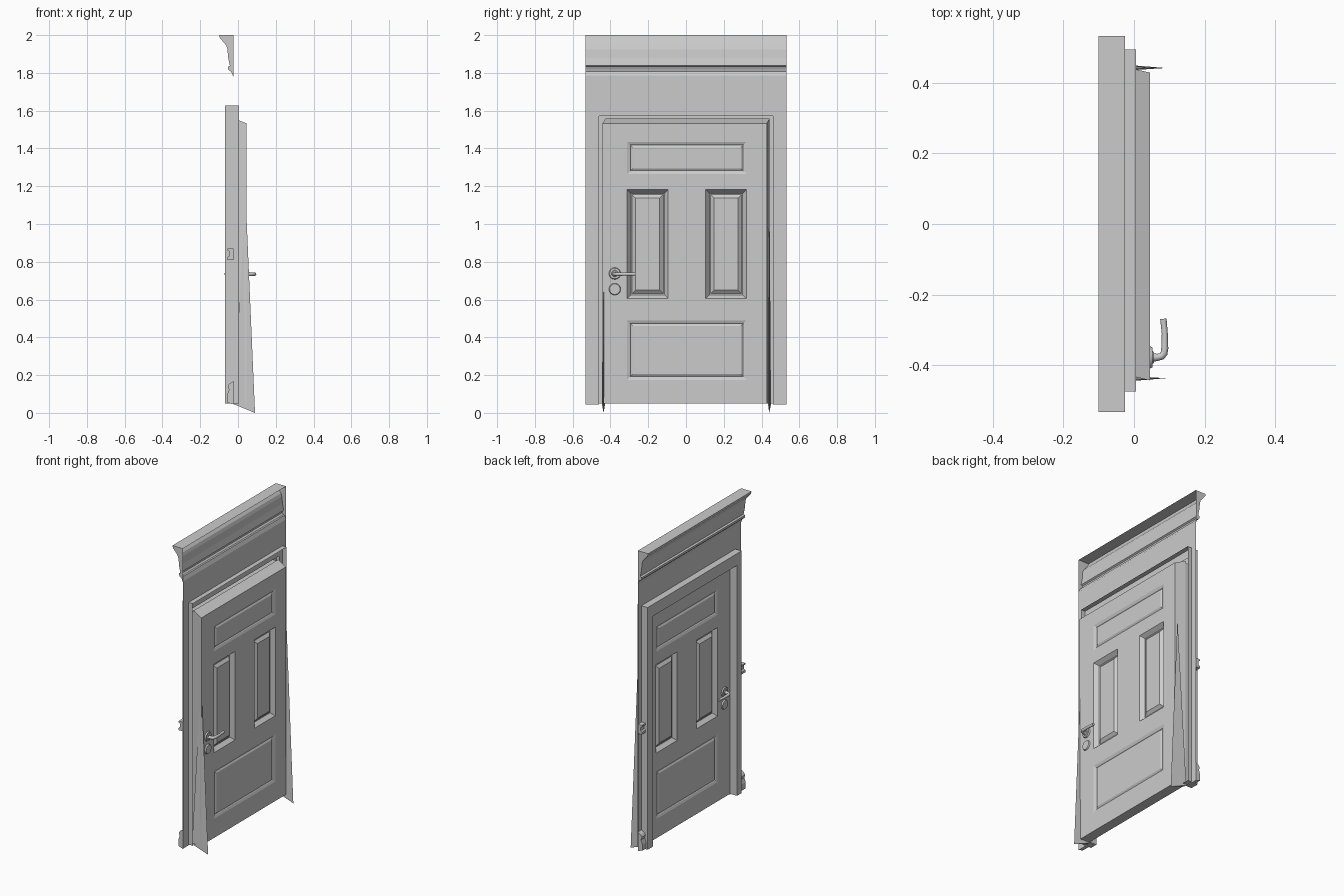
import bpy, bmesh, math
from mathutils import Matrix

if "Cube" in bpy.data.objects:
    bpy.data.objects.remove(bpy.data.objects["Cube"])

WALL_X = -0.025      # plane of the surrounding trim
HALF = 0.532         # half width of the trim


def finish(bm, name, smooth=False):
    bmesh.ops.remove_doubles(bm, verts=bm.verts, dist=0.0002)
    bmesh.ops.recalc_face_normals(bm, faces=bm.faces)
    me = bpy.data.meshes.new(name)
    bm.to_mesh(me)
    bm.free()
    ob = bpy.data.objects.new(name, me)
    bpy.context.collection.objects.link(ob)
    if smooth:
        bpy.ops.object.select_all(action='DESELECT')
        ob.select_set(True)
        bpy.context.view_layer.objects.active = ob
        bpy.ops.object.shade_smooth_by_angle(angle=math.radians(35))
    return ob


def face(bm, pts):
    return bm.faces.new([bm.verts.new(p) for p in pts])


def moulding(name, profile, y0, y1):
    """Extrude an (x, z) profile along y with closed ends and an open back."""
    bm = bmesh.new()
    for y in (y0, y1):
        face(bm, [(x, y, z) for x, z in profile])
    for (xa, za), (xb, zb) in zip(profile, profile[1:]):
        face(bm, [(xa, y0, za), (xb, y0, zb), (xb, y1, zb), (xa, y1, za)])
    return finish(bm, name)


# Crown moulding, and the small blocks on both legs
crown = [(-.025, 2), (-.1, 2), (-.096, 1.985), (-.062, 1.945), (-.056, 1.925),
         (-.052, 1.88), (-.043, 1.838), (-.053, 1.832), (-.054, 1.82),
         (-.045, 1.81), (-.036, 1.808), (-.025, 1.78)]
middle = [(-.025, .87), (-.055, .87), (-.055, .86), (-.045, .853), (-.045, .832),
          (-.055, .825), (-.055, .81), (-.025, .81)]
plinth = [(-.025, .168), (-.045, .155), (-.054, .142), (-.048, .122), (-.058, .095),
          (-.058, .055), (-.025, .045)]
moulding("crown_moulding", crown, -HALF, HALF)
for side, (a, b) in {"left": (-HALF, -.46), "right": (.46, HALF)}.items():
    moulding("middle_block_" + side, middle, a, b)
    moulding("plinth_block_" + side, plinth, a, b)

# Flat wall trim: two legs and the frieze
bm = bmesh.new()
for y0, y1, z0, z1 in ((-HALF, -.46, .045, 1.573), (.46, HALF, .045, 1.573),
                       (-HALF, HALF, 1.573, 1.785)):
    face(bm, [(WALL_X, y0, z0), (WALL_X, y1, z0), (WALL_X, y1, z1), (WALL_X, y0, z1)])
finish(bm, "wall_trim")

# Casing: shell open to the back, swept around the doorway
outer = [(-.473, .05), (-.473, 1.627), (.494, 1.627), (.494, .05)]
inner = [(-.425, .05), (-.425, 1.55), (.438, 1.55), (.438, .05)]
rings = [(.005, outer), (-.07, outer), (-.07, inner), (-.02, inner)]
bm = bmesh.new()
for (xa, pa), (xb, pb) in zip(rings, rings[1:]):
    for i in range(3):
        face(bm, [(xa, *pa[i]), (xa, *pa[i + 1]), (xb, *pb[i + 1]), (xb, *pb[i])])
for i in (0, 3):
    face(bm, [(x, *p[i]) for x, p in rings[:3]] + [(.005, *inner[i])])
finish(bm, "casing")

# Door leaf: grid face with moulded panels on both sides
ys = [-.442, -.312, -.094, .104, .32, .428]
zs = [.05, .175, .49, .605, 1.182, 1.265, 1.435, 1.533]
SHALLOW = [(.015, .006), (.018, .010), (.030, .003)]
DEEP = [(.020, .025), (.026, .025), (.045, .010)]
panels = [(1, 4, 1, SHALLOW), (1, 2, 3, DEEP), (3, 4, 3, DEEP), (1, 4, 5, SHALLOW)]


def leaf_side(bm, x, sign, dy, dz):
    def pt(y, z, depth=0.0):
        top = dz if z > 1.5 else 0
        return (x - sign * depth, y + dy, z + top)

    def rect(y0, y1, z0, z1, inset=0, depth=0):
        y0, y1, z0, z1 = y0 + inset, y1 - inset, z0 + inset, z1 - inset
        return [pt(y, z, depth) for y, z in ((y0, z0), (y1, z0), (y1, z1), (y0, z1))]

    for j in range(len(zs) - 1):
        for i in range(len(ys) - 1):
            if not any(a <= i < b and j == row for a, b, row, _ in panels):
                face(bm, rect(ys[i], ys[i + 1], zs[j], zs[j + 1]))
    for a, b, row, steps in panels:
        box = (ys[a], ys[b], zs[row], zs[row + 1])
        loop = rect(*box)
        for inset, depth in steps:
            new = rect(*box, inset, depth)
            for k in range(4):
                n = (k + 1) % 4
                face(bm, [loop[k], loop[n], new[n], new[k]])
            loop = new
        face(bm, loop)
    return rect(ys[0], ys[-1], zs[0], zs[-1])


bm = bmesh.new()
front = leaf_side(bm, .045, 1, 0, 0)
back = leaf_side(bm, -.02, -1, .015, .025)
for k in range(4):
    n = (k + 1) % 4
    face(bm, [front[k], front[n], back[n], back[k]])
finish(bm, "door_leaf")

# Thin wedges at the lower door edges
for name, y, s in (("wedge_left", -.437, 1), ("wedge_right", .442, -1)):
    bm = bmesh.new()
    v = [bm.verts.new(p) for p in ((.04, y, 1.15), (.09, y + s * .001, 0),
                                   (-.02, y - .008, .045), (-.02, y + .008, .045))]
    for t in ((0, 1, 2), (0, 1, 3), (0, 2, 3), (1, 2, 3)):
        bm.faces.new([v[k] for k in t])
    finish(bm, name)


# Door hardware: rose, lock rose and curved lever on each side
def disc(name, x, y, z, sign):
    bm = bmesh.new()
    for r1, r2, off, d in ((.032, .028, .003, .010), (.019, .015, .009, .006)):
        m = (Matrix.Translation((x + sign * off, y, z))
             @ Matrix.Rotation(sign * math.pi / 2, 4, 'Y'))
        bmesh.ops.create_cone(bm, cap_ends=True, segments=24, radius1=r1,
                              radius2=r2, depth=d, matrix=m)
        if "lock" in name:
            break
    finish(bm, name, True)


for tag, x, sign, dy in (("front", .045, 1, 0), ("back", -.02, -1, .012)):
    disc("handle_rose_" + tag, x, -.377 + dy, .738, sign)
    disc("lock_rose_" + tag, x, -.377 + dy, .655, sign)
    path = [(.005, -.377, 1.3), (.022, -.377, 1), (.033, -.374, 1), (.040, -.366, 1),
            (.042, -.352, 1), (.042, -.31, .85), (.038, -.268, .9)]
    cu = bpy.data.curves.new("lever_" + tag, 'CURVE')
    cu.dimensions = '3D'
    cu.bevel_depth = .010
    cu.bevel_resolution = 3
    cu.use_fill_caps = True
    sp = cu.splines.new('POLY')
    sp.points.add(len(path) - 1)
    for p, (px, py, r) in zip(sp.points, path):
        p.co = (x + sign * px, py + dy, .735, 1)
        p.radius = r
    ob = bpy.data.objects.new("lever_" + tag, cu)
    bpy.context.collection.objects.link(ob)
    bpy.ops.object.select_all(action='DESELECT')
    ob.select_set(True)
    bpy.context.view_layer.objects.active = ob
    bpy.ops.object.convert(target='MESH')
    bpy.ops.object.shade_smooth_by_angle(angle=math.radians(40))
